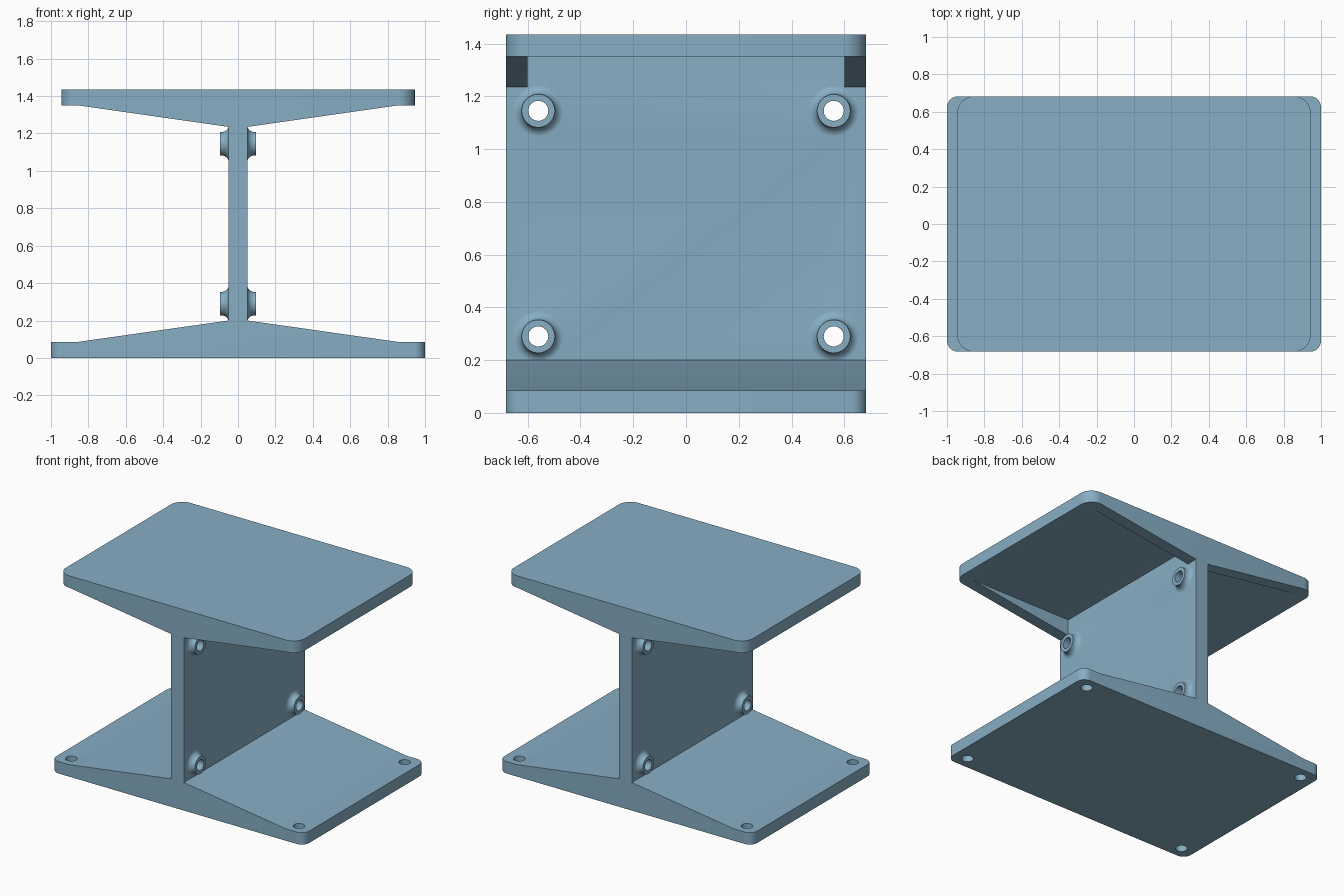
import bpy, bmesh, math
from mathutils import Matrix

if "Cube" in bpy.data.objects:
    bpy.data.objects.remove(bpy.data.objects["Cube"])

HALF_Y = 0.683          # half depth of the whole bracket
BORE = 0.038            # radius of every bolt hole

blue = bpy.data.materials.new("steel_blue")
blue.diffuse_color = (0.242, 0.423, 0.552, 1)
blue.use_nodes = True
blue.node_tree.nodes["Principled BSDF"].inputs["Base Color"].default_value = blue.diffuse_color


def make_object(name, bm):
    bmesh.ops.recalc_face_normals(bm, faces=bm.faces)
    mesh = bpy.data.meshes.new(name)
    bm.to_mesh(mesh)
    bm.free()
    mesh.materials.append(blue)
    obj = bpy.data.objects.new(name, mesh)
    bpy.context.collection.objects.link(obj)
    return obj


def prism(bm, profile, y0, y1):
    """Extrude an x-z profile from y0 to y1."""
    face = bm.faces.new([bm.verts.new((x, y0, z)) for x, z in profile])
    ext = bmesh.ops.extrude_face_region(bm, geom=[face])
    moved = [v for v in ext["geom"] if isinstance(v, bmesh.types.BMVert)]
    bmesh.ops.translate(bm, verts=moved, vec=(0, y1 - y0, 0))


def combine(target, tool, operation):
    """Apply a boolean and remove the tool object."""
    mod = target.modifiers.new(operation.lower(), 'BOOLEAN')
    mod.operation = operation
    mod.solver = 'EXACT'
    mod.object = tool
    bpy.context.view_layer.objects.active = target
    bpy.ops.object.modifier_apply(modifier=mod.name)
    bpy.data.objects.remove(tool)


# Main body: sloped base, web and flat top plate as one section
right = [(1, 0), (1, 0.085), (0.86, 0.085), (0.05, 0.2),
         (0.05, 1.35), (0.945, 1.35), (0.945, 1.435)]
bm = bmesh.new()
prism(bm, right + [(-x, z) for x, z in reversed(right)], -HALF_Y, HALF_Y)
# Rounded plate corners
for x_edge, radius in ((1, 0.06), (0.945, 0.09)):
    corners = [e for e in bm.edges
               if all(abs(abs(v.co.x) - x_edge) < 1e-4 for v in e.verts)
               and abs(e.verts[0].co.z - e.verts[1].co.z) > 0.01]
    bmesh.ops.bevel(bm, geom=corners, offset=radius, segments=10,
                    profile=0.5, affect='EDGES')
body = make_object("support_bracket", bm)

# Tapered ribs under the front and back edges of the top plate
bm = bmesh.new()
for y0, y1 in ((-HALF_Y, -0.6), (0.6, HALF_Y)):
    prism(bm, [(0.855, 1.35), (0.05, 1.235), (-0.05, 1.235), (-0.855, 1.35)], y0, y1)
combine(body, make_object("ribs", bm), 'UNION')

# Flared bosses on both sides of the web, lathed about the x axis
bolts = [(y, z) for y in (-0.56, 0.56) for z in (0.29, 1.145)]
half = [(0.063, 0.095)]
for i in range(9):
    a = math.radians(90 * i / 8)
    half.append((0.1 - 0.037 * math.cos(a), 0.0865 - 0.037 * math.sin(a)))
outline = half + [(r, -x) for r, x in reversed(half)]
SEG = 40
bm = bmesh.new()
for y, z in bolts:
    rings = [[bm.verts.new((x, y + r * math.cos(k * math.tau / SEG),
                            z + r * math.sin(k * math.tau / SEG)))
              for k in range(SEG)] for r, x in outline]
    for a, b in zip(rings, rings[1:]):
        for k in range(SEG):
            n = (k + 1) % SEG
            bm.faces.new((a[k], a[n], b[n], b[k]))
    bm.faces.new(rings[0])
    bm.faces.new(rings[-1])
combine(body, make_object("bosses", bm), 'UNION')

# Bolt holes through the web bosses and the base corners
bm = bmesh.new()
places = [Matrix.Translation((0, y, z)) @ Matrix.Rotation(math.pi / 2, 4, 'Y')
          for y, z in bolts]
places += [Matrix.Translation((x, y, 0.05)) for x in (-0.9, 0.9) for y in (-0.597, 0.597)]
for place in places:
    bmesh.ops.create_cone(bm, cap_ends=True, segments=32, radius1=BORE,
                          radius2=BORE, depth=0.3, matrix=place)
combine(body, make_object("hole_cutters", bm), 'DIFFERENCE')

# Smooth the round parts, keep the edges sharp
bpy.ops.object.select_all(action='DESELECT')
body.select_set(True)
bpy.context.view_layer.objects.active = body
bpy.ops.object.shade_smooth_by_angle(angle=math.radians(25))
